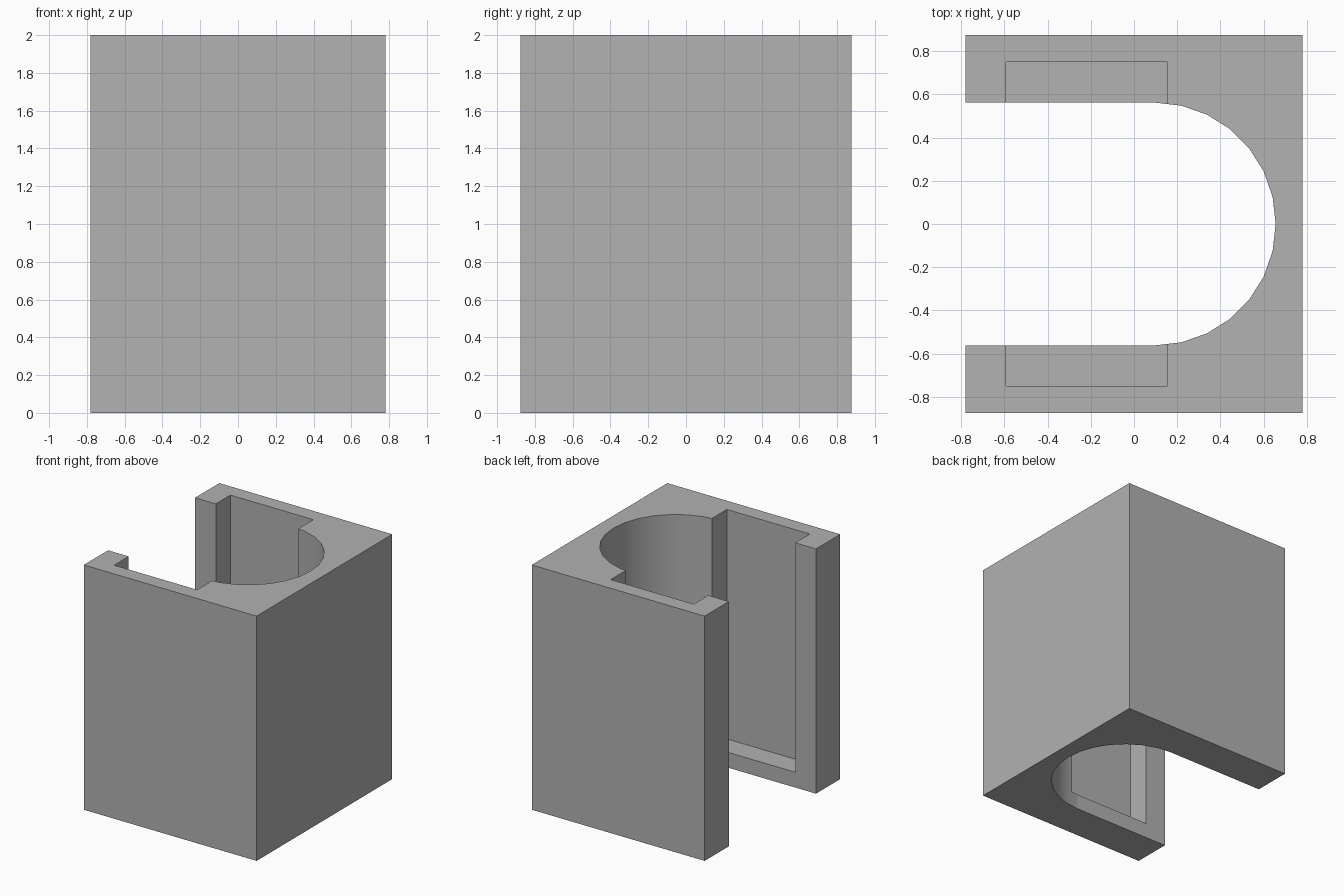
import bpy
import bmesh
from math import cos, sin, pi

cube = bpy.data.objects.get("Cube")
if cube:
    bpy.data.objects.remove(cube, do_unlink=True)

HALF_X, HALF_Y, HEIGHT = 0.78125, 0.875, 2.0
RADIUS, ARC_X, ARC_STEPS = 0.5625, 0.09375, 14

grey = bpy.data.materials.new("plain grey")
grey.use_nodes = True
color = (0.445, 0.445, 0.445, 1)
grey.diffuse_color = color
grey.node_tree.nodes["Principled BSDF"].inputs["Base Color"].default_value = color


def prism(name, outline, bottom, top):
    """Extrude a counter-clockwise outline from bottom to top."""
    bm = bmesh.new()
    base = bm.faces.new([bm.verts.new((x, y, bottom)) for x, y in outline])
    side = bmesh.ops.extrude_face_region(bm, geom=[base])["geom"]
    verts = [v for v in side if isinstance(v, bmesh.types.BMVert)]
    bmesh.ops.translate(bm, verts=verts, vec=(0, 0, top - bottom))
    bmesh.ops.recalc_face_normals(bm, faces=bm.faces)
    mesh = bpy.data.meshes.new(name)
    bm.to_mesh(mesh)
    bm.free()
    mesh.materials.append(grey)
    obj = bpy.data.objects.new(name, mesh)
    bpy.context.collection.objects.link(obj)
    return obj


# Block with a round-ended channel open to the left face
arc = [(ARC_X + RADIUS * cos(a), RADIUS * sin(a))
       for a in (pi / 2 - pi * i / ARC_STEPS for i in range(ARC_STEPS + 1))]
outline = [(-HALF_X, -HALF_Y), (HALF_X, -HALF_Y), (HALF_X, HALF_Y), (-HALF_X, HALF_Y),
           (-HALF_X, RADIUS)] + arc + [(-HALF_X, -RADIUS)]
block = prism("channel_block", outline, 0, HEIGHT)

# Pockets in both side walls, open at the top with a low ledge below
x0, x1, y = -0.594, 0.156, 0.75
cutter = prism("pocket_cutter", [(x0, -y), (x1, -y), (x1, y), (x0, y)], 0.125, HEIGHT + 0.2)
cutter.hide_render = True
cut = block.modifiers.new("pockets", "BOOLEAN")
cut.operation = "DIFFERENCE"
cut.solver = "EXACT"
cut.object = cutter
bpy.context.view_layer.objects.active = block
bpy.ops.object.modifier_apply(modifier=cut.name)
bpy.data.objects.remove(cutter, do_unlink=True)

# Smooth only the curved channel end
for face in block.data.polygons:
    face.use_smooth = max(abs(c) for c in face.normal) < 0.999
